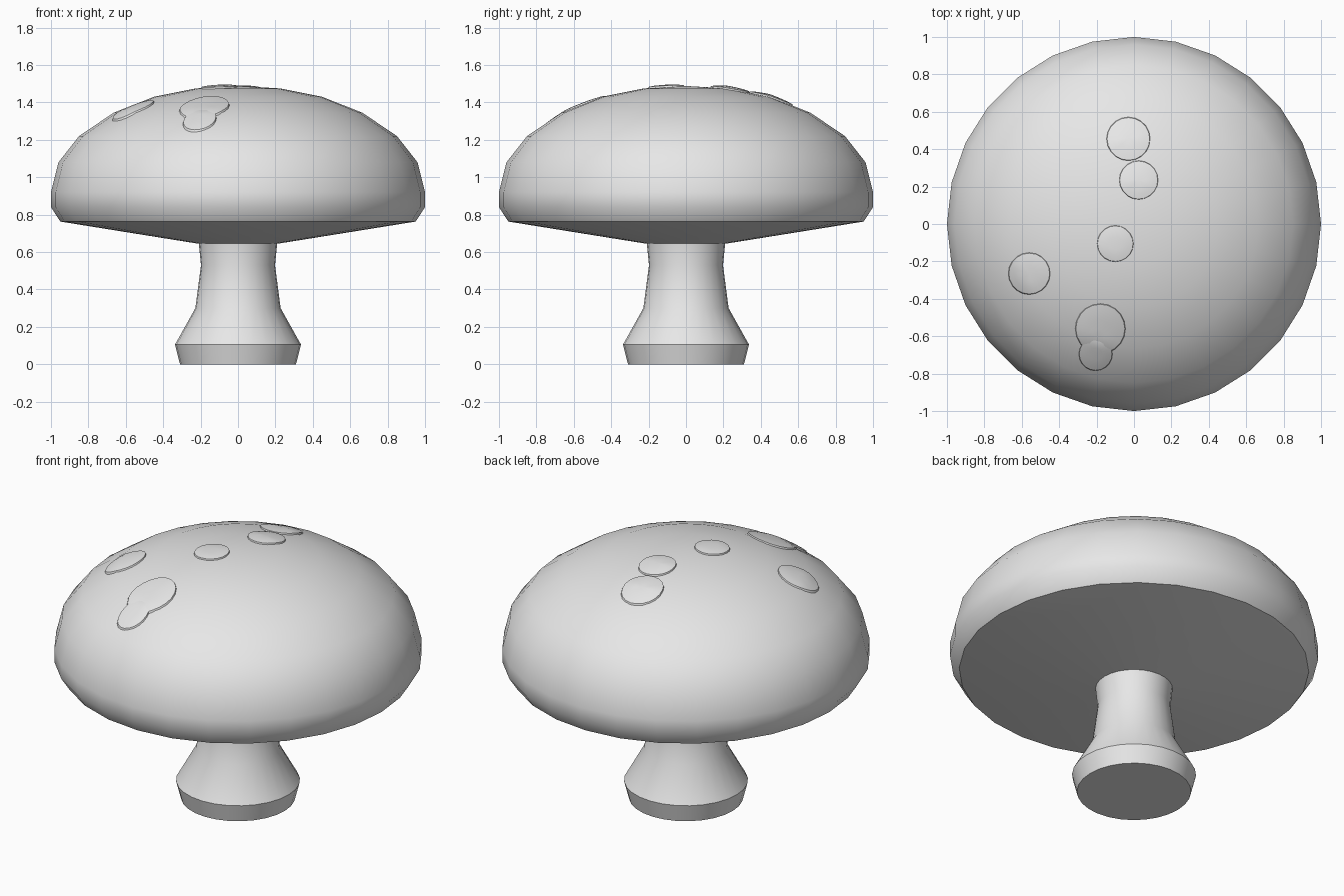
import bpy, bmesh, math

if "Cube" in bpy.data.objects:
    bpy.data.objects.remove(bpy.data.objects["Cube"])

SIDES = 28
CAP = [(0, 0.645), (0.215, 0.645), (0.95, 0.763), (1.0, 0.84), (1.0, 0.92),
       (0.96, 1.08), (0.85, 1.22), (0.665, 1.345), (0.45, 1.43), (0.225, 1.475), (0, 1.488)]
STEM = [(0, 0), (0.31, 0), (0.337, 0.105), (0.228, 0.30), (0.198, 0.53), (0.21, 0.65), (0, 0.65)]

grey = bpy.data.materials.new("plain grey")
grey.diffuse_color = (0.8, 0.8, 0.8, 1)
grey.use_nodes = True
grey.node_tree.nodes["Principled BSDF"].inputs["Base Color"].default_value = grey.diffuse_color


def finish(name, bm, angle):
    bmesh.ops.recalc_face_normals(bm, faces=bm.faces)
    mesh = bpy.data.meshes.new(name)
    bm.to_mesh(mesh)
    bm.free()
    mesh.materials.append(grey)
    obj = bpy.data.objects.new(name, mesh)
    bpy.context.collection.objects.link(obj)
    bpy.ops.object.select_all(action='DESELECT')
    obj.select_set(True)
    bpy.context.view_layer.objects.active = obj
    bpy.ops.object.shade_smooth_by_angle(angle=math.radians(angle))


def bridge(bm, rings):
    # join neighbouring rings; a ring of one vertex becomes a fan
    for a, b in zip(rings, rings[1:]):
        n = max(len(a), len(b))
        for i in range(n):
            j = (i + 1) % n
            if len(a) == 1:
                bm.faces.new((a[0], b[j], b[i]))
            elif len(b) == 1:
                bm.faces.new((a[i], a[j], b[0]))
            else:
                bm.faces.new((a[i], a[j], b[j], b[i]))


def lathe(name, profile, angle):
    bm = bmesh.new()
    rings = []
    for r, z in profile:
        n = SIDES if r else 1
        rings.append([bm.verts.new((r * math.cos(math.tau * i / n),
                                    r * math.sin(math.tau * i / n), z)) for i in range(n)])
    bridge(bm, rings)
    finish(name, bm, angle)


def cap_height(x, y):
    r = math.hypot(x, y)
    for (r0, z0), (r1, z1) in zip(CAP[4:], CAP[5:]):
        if r1 <= r <= r0:
            return z0 + (z1 - z0) * (r0 - r) / (r0 - r1)
    return CAP[4][1]


def spot(name, cx, cy, radius):
    # thin raised patch following the cap, with a short skirt sunk into it
    bm = bmesh.new()
    rings = []
    for f, lift in ((0, 0.014), (0.35, 0.014), (0.7, 0.012), (0.95, 0.008), (1, -0.012)):
        n = 20 if f else 1
        ring = []
        for i in range(n):
            x = cx + f * radius * math.cos(math.tau * i / n)
            y = cy + f * radius * math.sin(math.tau * i / n)
            ring.append(bm.verts.new((x, y, cap_height(x, y) + lift)))
        rings.append(ring)
    bridge(bm, rings)
    bmesh.ops.recalc_face_normals(bm, faces=bm.faces)
    if sum(f.normal.z for f in bm.faces) < 0:
        bmesh.ops.reverse_faces(bm, faces=bm.faces)
    finish(name, bm, 35)


lathe("stem", STEM, 40)
lathe("cap", CAP, 40)

# spots scattered over the cap
for k, (x, y, r) in enumerate([(-0.56, -0.265, 0.115), (-0.18, -0.56, 0.138), (-0.205, -0.695, 0.092),
                               (-0.10, -0.105, 0.10), (-0.03, 0.455, 0.12), (0.025, 0.235, 0.107)]):
    spot(f"cap_spot_{k + 1}", x, y, r)
